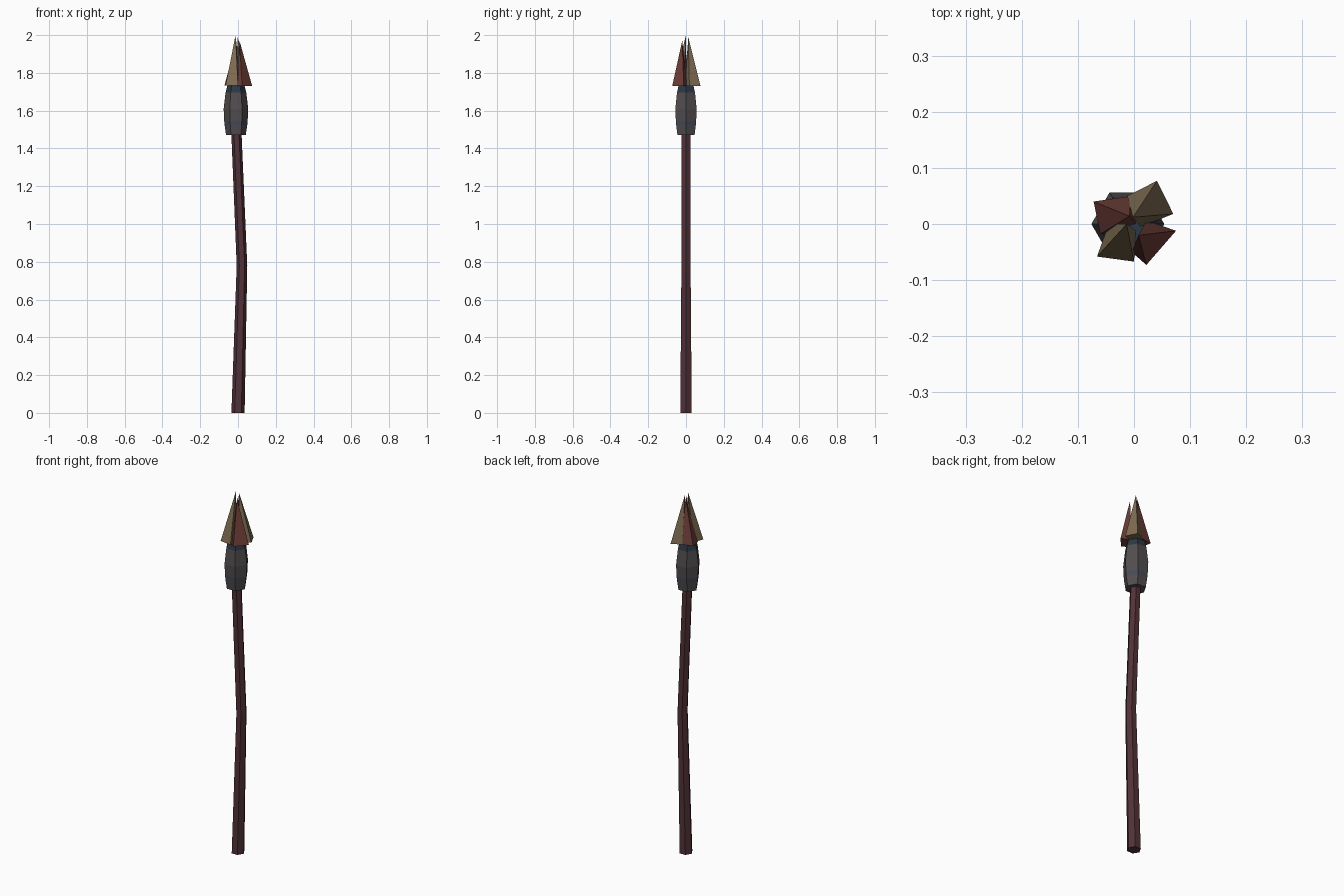
import bpy, bmesh
from math import cos, sin, pi

if "Cube" in bpy.data.objects:
    bpy.data.objects.remove(bpy.data.objects["Cube"])


def material(name, rgb):
    m = bpy.data.materials.new(name)
    m.diffuse_color = (*rgb, 1)
    m.use_nodes = True
    m.node_tree.nodes["Principled BSDF"].inputs["Base Color"].default_value = m.diffuse_color
    return m


WOOD = material("dark_wood", (0.085, 0.032, 0.038))
WRAP = material("wrap", (0.085, 0.075, 0.078))
BAND = material("band", (0.06, 0.07, 0.10))
CAP = material("cap", (0.025, 0.04, 0.06))
RED = material("red_stone", (0.16, 0.05, 0.04))
TAN = material("tan_stone", (0.21, 0.15, 0.085))


def finish(bm, name, mats):
    bmesh.ops.recalc_face_normals(bm, faces=bm.faces)
    me = bpy.data.meshes.new(name)
    bm.to_mesh(me)
    bm.free()
    for m in mats:
        me.materials.append(m)
    ob = bpy.data.objects.new(name, me)
    bpy.context.collection.objects.link(ob)


def loft(name, rings, mats, segment_mats=None, sides=6):
    """Capped hexagonal tube through rings of (centre x, z, radius)."""
    bm = bmesh.new()
    loops = [[bm.verts.new((x + r * cos(2 * pi * i / sides),
                            r * sin(2 * pi * i / sides), z))
              for i in range(sides)] for x, z, r in rings]
    for k, (a, b) in enumerate(zip(loops, loops[1:])):
        for i in range(sides):
            j = (i + 1) % sides
            f = bm.faces.new((a[i], a[j], b[j], b[i]))
            f.material_index = segment_mats[k] if segment_mats else 0
    bm.faces.new(loops[0][::-1])
    top = bm.faces.new(loops[-1])
    top.material_index = segment_mats[-1] if segment_mats else 0
    finish(bm, name, mats)


def shard(name, base, z, tip, mat):
    """Four-sided stone point."""
    bm = bmesh.new()
    ring = [bm.verts.new((x, y, z)) for x, y in base]
    apex = bm.verts.new(tip)
    bm.faces.new(ring)
    for i in range(4):
        bm.faces.new((ring[i], ring[(i + 1) % 4], apex))
    finish(bm, name, [mat])


# Bent shaft
loft("shaft", [(0, 0, 0.035), (0.021, 0.78, 0.028), (-0.01, 1.52, 0.027)], [WOOD])

# Bulging binding with a thin band and a dark cap
loft("binding",
     [(-0.011, 1.47, 0.052), (-0.011, 1.525, 0.060), (-0.011, 1.545, 0.062),
      (-0.011, 1.61, 0.065), (-0.011, 1.695, 0.055), (-0.011, 1.745, 0.042)],
     [WRAP, BAND, CAP], [0, 1, 0, 0, 2])

# Four stone shards of the spear head
shard("shard_back_right", [(-0.012, 0.05), (0.041, 0.077), (0.07, 0.018), (0.012, -0.005)],
      1.73, (-0.002, 0.012, 1.99), TAN)
shard("shard_front_right", [(0.022, 0.006), (0.075, -0.012), (0.022, -0.073), (-0.004, -0.05)],
      1.73, (0.008, -0.02, 1.97), RED)
shard("shard_front_left", [(-0.045, 0.0), (-0.066, -0.058), (0.0, -0.067), (0.004, -0.012)],
      1.732, (-0.013, 0.0, 2.0), TAN)
shard("shard_back_left", [(-0.005, 0.05), (-0.072, 0.04), (-0.06, -0.018), (0.004, 0.0)],
      1.732, (-0.008, 0.014, 1.97), RED)
